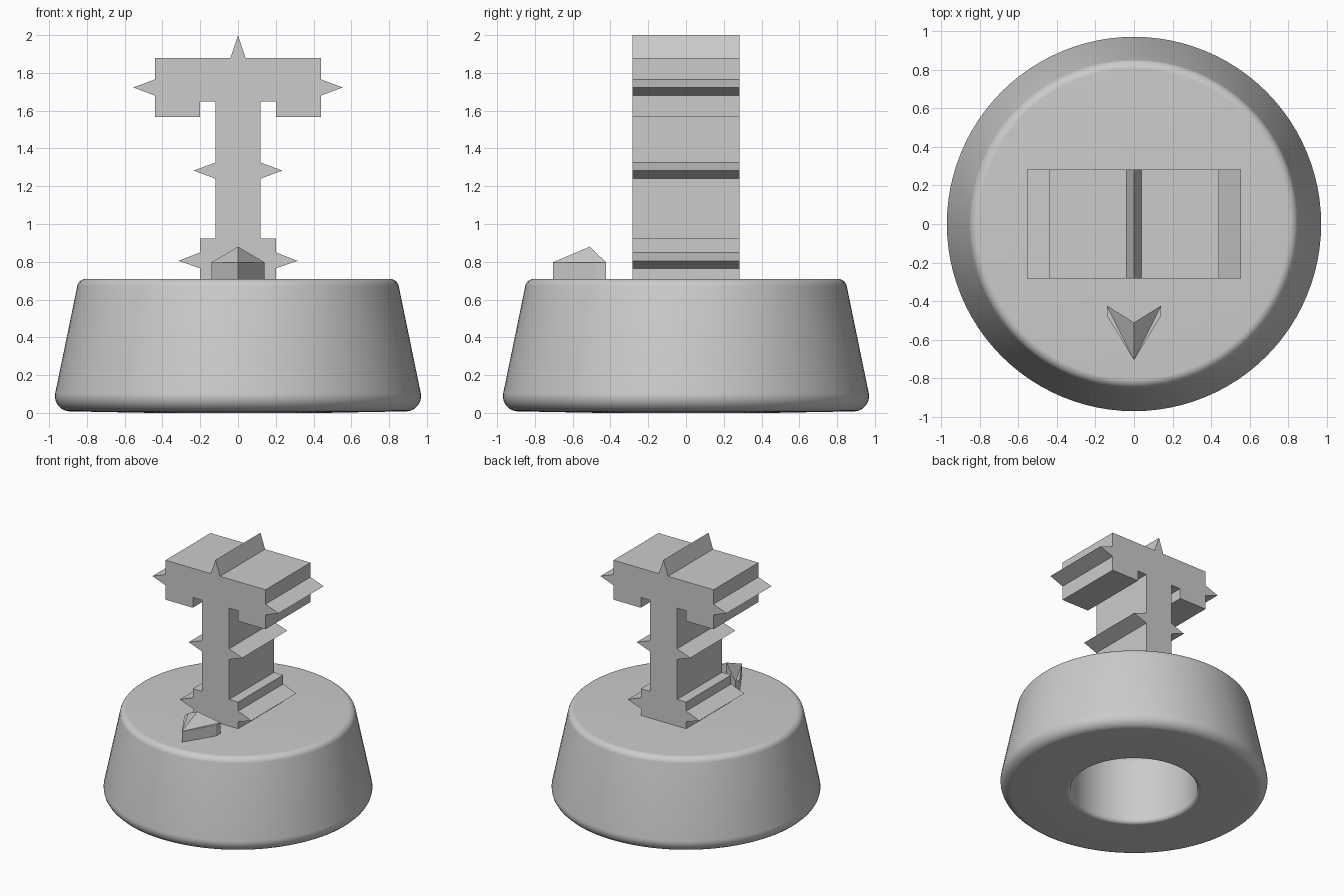
import bpy, bmesh, math
from mathutils import Vector

cube = bpy.data.objects.get("Cube")
if cube:
    bpy.data.objects.remove(cube, do_unlink=True)

# Single plain grey
grey = bpy.data.materials.new("plain_grey")
colour = (0.6, 0.6, 0.6, 1)
grey.use_nodes = True
grey.diffuse_color = colour
grey.node_tree.nodes["Principled BSDF"].inputs["Base Color"].default_value = colour


def finish(bm, name):
    bmesh.ops.remove_doubles(bm, verts=bm.verts, dist=1e-5)
    bmesh.ops.recalc_face_normals(bm, faces=bm.faces)
    mesh = bpy.data.meshes.new(name)
    bm.to_mesh(mesh)
    bm.free()
    mesh.materials.append(grey)
    obj = bpy.data.objects.new(name, mesh)
    bpy.context.collection.objects.link(obj)
    return obj


def extrude(bm, points, offset):
    face = bm.faces.new([bm.verts.new(p) for p in points])
    result = bmesh.ops.extrude_face_region(bm, geom=[face], use_keep_orig=True)
    moved = [v for v in result["geom"] if isinstance(v, bmesh.types.BMVert)]
    bmesh.ops.translate(bm, verts=moved, vec=offset)


def fillet(before, corner, after, radius, steps=8):
    """Points of a circular arc rounding one profile corner."""
    c = Vector(corner)
    a = (Vector(before) - c).normalized()
    b = (Vector(after) - c).normalized()
    half = a.angle(b) / 2
    centre = c + (a + b).normalized() * radius / math.sin(half)
    reach = radius / math.tan(half)
    start, end = c + a * reach - centre, c + b * reach - centre
    # Blend between the two tangent points, pushed out to the radius
    return [centre + start.lerp(end, i / steps).normalized() * radius
            for i in range(steps + 1)]


# Round weighted base with a recess underneath: (radius, height, rounding)
corners = [(0, 0.56, 0), (0.46, 0.56, 0.05), (0.46, 0, 0.03),
           (0.987, 0.01, 0.08), (0.843, 0.71, 0.05), (0, 0.71, 0)]
profile = [Vector(corners[0][:2])]
for i in range(1, len(corners) - 1):
    profile += fillet(corners[i - 1][:2], corners[i][:2], corners[i + 1][:2], corners[i][2])
profile.append(Vector(corners[-1][:2]))

bm = bmesh.new()
verts = [bm.verts.new((p.x, 0, p.y)) for p in profile]
edges = [bm.edges.new(pair) for pair in zip(verts, verts[1:])]
bmesh.ops.spin(bm, geom=verts + edges, cent=(0, 0, 0), axis=(0, 0, 1),
               angle=math.tau, steps=96, use_merge=True)
base = finish(bm, "round_base")
bpy.context.view_layer.objects.active = base
base.select_set(True)
bpy.ops.object.shade_smooth_by_angle(angle=math.radians(35))
base.select_set(False)

# Spiked post: half outline from the bottom up, mirrored across x
half = [(0.2, 0.70), (0.2, 0.765), (0.315, 0.805), (0.2, 0.85), (0.2, 0.922),
        (0.12, 0.922), (0.12, 1.24), (0.235, 1.283), (0.12, 1.325),
        (0.12, 1.648), (0.2, 1.648), (0.2, 1.566), (0.44, 1.566),
        (0.44, 1.68), (0.555, 1.723), (0.44, 1.765), (0.44, 1.88), (0.04, 1.88)]
outline = half + [(0, 2.0)] + [(-x, z) for x, z in reversed(half)]
depth = 0.283
bm = bmesh.new()
extrude(bm, [(x, -depth, z) for x, z in outline], (0, 2 * depth, 0))
finish(bm, "spiked_post")

# Pointer body with a notched back, and its two roof slopes
low, eave, peak = 0.70, 0.797, 0.88
tip, notch = (0, -0.705), (0, -0.51)
wing, shoulder = (0.14, -0.423), (0.14, -0.475)
bm = bmesh.new()
for side in (-1, 1):
    w, s = (side * wing[0], wing[1]), (side * shoulder[0], shoulder[1])
    ring = [tip, s, w, notch]

    def face(*points):
        bm.faces.new([bm.verts.new(p) for p in points])

    for p, q in zip(ring, ring[1:3]):
        face((*p, low), (*q, low), (*q, eave), (*p, eave))
    face(*[(*p, low) for p in ring])
    face((*w, low), (*notch, low), (*notch, peak), (*w, eave))
    face((*tip, eave), (*s, eave), (*w, eave))
    face((*tip, eave), (*w, eave), (*notch, peak))
finish(bm, "pointer")
